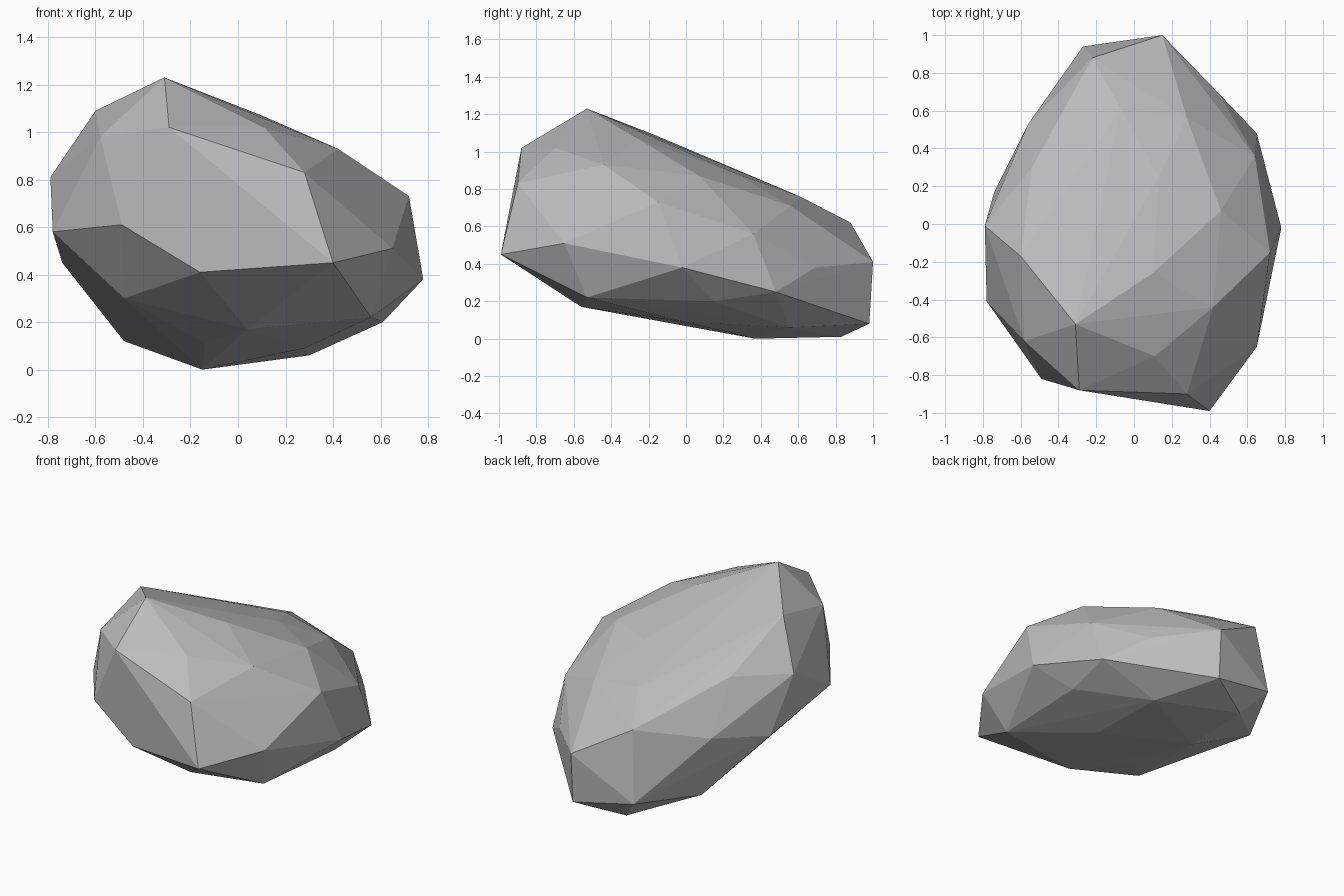
import bpy
import bmesh
from mathutils import Vector

# Corner points of the boulder in hundredths of a unit, grouped by zone
CREST = [(-31, -53, 123), (-60, -17, 109), (10, -26, 107), (11, -70, 102),
         (-29, -88, 102), (-58, -62, 98), (42, -44, 93), (13, 25, 89),
         (46, 7, 87), (-54, 30, 84), (28, -90, 83), (-7, 61, 76),
         (28, 56, 71), (-22, 88, 62)]
GIRTH = [(-79, -1, 81), (72, -15, 73), (-49, -82, 61), (-78, -41, 58),
         (64, 36, 56), (-56, 53, 52), (65, -65, 51), (-74, 17, 45),
         (40, -99, 45), (-16, -88, 41), (15, 100, 41), (45, 69, 38),
         (78, -2, 38)]
UNDERSIDE = [(-48, -53, 30), (65, 48, 25), (56, -53, 22), (61, 15, 20),
             (4, -56, 17), (-27, 94, 16), (-48, 52, 12), (-14, -16, 11),
             (28, -1, 9), (15, 98, 8), (30, 55, 6), (-14, 83, 1), (-15, 37, 0)]


def make_material(name, colour):
    """One flat, matte colour for viewport and render."""
    material = bpy.data.materials.new(name)
    material.use_nodes = True
    material.diffuse_color = colour
    shader = material.node_tree.nodes["Principled BSDF"]
    shader.inputs["Base Color"].default_value = colour
    shader.inputs["Roughness"].default_value = 0.9
    return material


def make_faceted_stone(name, corners, material):
    """Wrap a tight skin of flat facets round the corner points."""
    bm = bmesh.new()
    for corner in corners:
        bm.verts.new(Vector(corner) / 100)
    hull = bmesh.ops.convex_hull(bm, input=bm.verts)
    # Drop any corner that ended up inside the skin
    loose = [v for v in bm.verts if not v.link_faces]
    bmesh.ops.delete(bm, geom=loose, context="VERTS")
    bmesh.ops.recalc_face_normals(bm, faces=bm.faces)
    for face in bm.faces:
        face.smooth = False
    mesh = bpy.data.meshes.new(name)
    bm.to_mesh(mesh)
    bm.free()
    mesh.materials.append(material)
    stone = bpy.data.objects.new(name, mesh)
    bpy.context.collection.objects.link(stone)
    return stone


# Remove the default object
default = bpy.data.objects.get("Cube")
if default:
    bpy.data.objects.remove(default, do_unlink=True)

# Boulder
stone_grey = make_material("stone_grey", (0.5, 0.5, 0.5, 1))
make_faceted_stone("boulder", CREST + GIRTH + UNDERSIDE, stone_grey)
